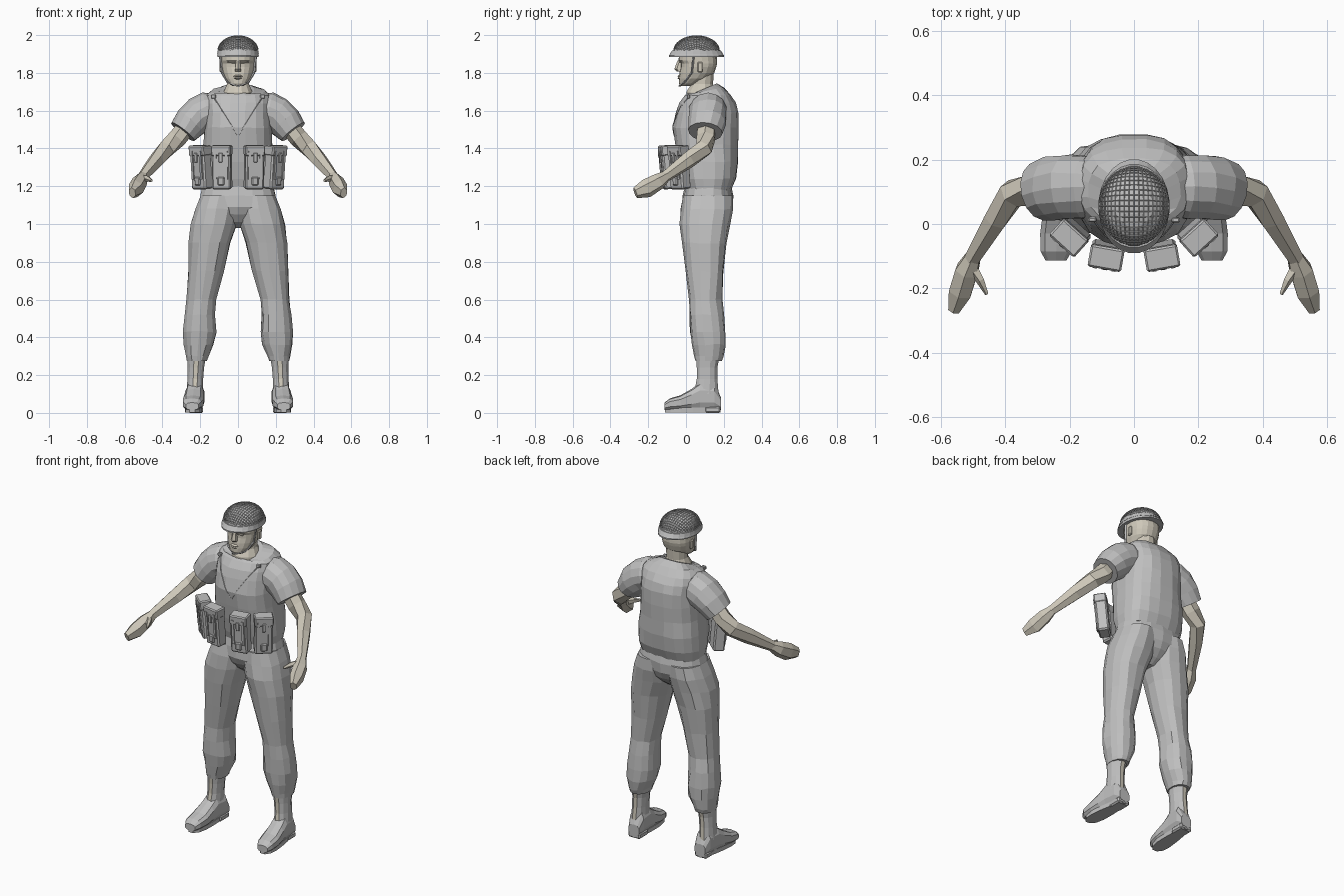
import bpy, bmesh, math, random
from math import sin, cos, pi
from mathutils import Vector, Matrix
from mathutils.bvhtree import BVHTree

random.seed(4)
if "Cube" in bpy.data.objects:
    bpy.data.objects.remove(bpy.data.objects["Cube"])


def material(name, rgb):
    m = bpy.data.materials.new(name)
    m.use_nodes = True
    m.diffuse_color = (*rgb, 1)
    m.node_tree.nodes["Principled BSDF"].inputs["Base Color"].default_value = (*rgb, 1)
    return m


CLOTH = material("cloth grey", (.52, .52, .52))
SKIN = material("warm skin", (.62, .58, .49))


def finish(name, bm, *mats):
    bmesh.ops.recalc_face_normals(bm, faces=bm.faces)
    mesh = bpy.data.meshes.new(name)
    bm.to_mesh(mesh)
    bm.free()
    for m in mats:
        mesh.materials.append(m)
    ob = bpy.data.objects.new(name, mesh)
    bpy.context.collection.objects.link(ob)
    return ob


def skin_rings(rings, jitter=0):
    """Bridge equal rings of points and cap both ends."""
    bm = bmesh.new()
    rows = [[bm.verts.new(p) for p in ring] for ring in rings]
    n = len(rows[0])
    for a, b in zip(rows, rows[1:]):
        for i in range(n):
            j = (i + 1) % n
            bm.faces.new((a[i], a[j], b[j], b[i]))
    bm.faces.new(rows[0])
    bm.faces.new(rows[-1])
    for row in rows[1:-1]:
        for v in row:
            v.co += Vector(random.uniform(-jitter, jitter) for _ in range(3))
    return bm


def rounded(n, power):
    """Points of a unit circle, squared off for power under one."""
    for i in range(n):
        c, s = cos(2 * pi * (i + .5) / n), sin(2 * pi * (i + .5) / n)
        yield (math.copysign(abs(c) ** power, c), math.copysign(abs(s) ** power, s))


def stack(rows, n=16, power=.85, side=1, jitter=0):
    """Level sections: height, centre x, half width, front y, back y, tilt."""
    rings = []
    for z, cx, rx, front, back, *tilt in rows:
        t = tilt[0] if tilt else 0
        rings.append([(side * (cx + rx * c), (front + back) / 2 + (back - front) / 2 * s, z + t * s)
                      for c, s in rounded(n, power)])
    return skin_rings(rings, jitter)


def tube(rows, n=6, side=1, jitter=0):
    """Sections across a path: centre, half width, half height."""
    pts = [Vector(r[:3]) for r in rows]
    rings = []
    for i, p in enumerate(pts):
        t = (pts[min(i + 1, len(pts) - 1)] - pts[max(i - 1, 0)]).normalized()
        u = t.cross(Vector((0, 0, 1))).normalized()
        v = u.cross(t)
        ring = [p + u * c * rows[i][3] + v * s * rows[i][4] for c, s in rounded(n, 1)]
        rings.append([(side * q.x, q.y, q.z) for q in ring])
    return skin_rings(rings, jitter)


def box(bm, size, at, place=Matrix(), bevel=0):
    new = bmesh.ops.create_cube(bm, size=1, matrix=place @ Matrix.Translation(at) @ Matrix.Diagonal((*size, 1)))
    if bevel:
        edges = {e for v in new["verts"] for e in v.link_edges}
        bmesh.ops.bevel(bm, geom=list(edges), offset=bevel, segments=1, affect="EDGES")


# Torso
torso = stack([(1.18, 0, .19, .0, .24), (1.24, 0, .2, -.02, .265), (1.33, 0, .195, -.04, .275),
               (1.42, 0, .185, -.06, .275), (1.51, 0, .178, -.07, .28), (1.59, 0, .176, -.055, .278),
               (1.64, 0, .176, -.035, .265), (1.68, 0, .172, -.01, .24), (1.705, 0, .145, .005, .205, .015),
               (1.71, 0, .085, .0, .165, .035)], 20, .8, jitter=.003)
surface = BVHTree.FromBMesh(torso)
finish("shirt", torso, CLOTH)
finish("trouser_seat", stack([(1.22, 0, .185, .0, .235), (1.15, 0, .2, -.015, .25), (1.09, 0, .19, -.02, .245),
                              (1.05, 0, .14, -.005, .225), (1.01, 0, .09, .03, .19), (.98, 0, .05, .07, .15)],
                             18, jitter=.003), CLOTH)

# Neck and head
finish("neck", stack([(1.65, 0, .085, .0, .16), (1.7, 0, .078, .0, .16), (1.74, 0, .06, .025, .145),
                      (1.82, 0, .06, .03, .15)], 12, 1), SKIN)
finish("head", stack([(1.73, 0, .03, -.03, .03), (1.745, 0, .05, -.038, .07), (1.77, 0, .07, -.038, .12),
                      (1.8, 0, .082, -.035, .15), (1.83, 0, .089, -.028, .16), (1.85, 0, .09, -.028, .165),
                      (1.865, 0, .09, -.04, .165), (1.91, 0, .09, -.035, .16)], 18, .9), SKIN)
finish("nose", stack([(1.865, 0, .011, -.045, .0), (1.82, 0, .018, -.062, .0), (1.808, 0, .018, -.05, .0)], 6), SKIN)
finish("lips", stack([(1.79, 0, .02, -.038, .0), (1.783, 0, .026, -.047, .0), (1.778, 0, .028, -.042, .0),
                      (1.772, 0, .024, -.046, .0), (1.765, 0, .016, -.038, .0)], 8), SKIN)

# Helmet with flared brim
finish("helmet", stack([(1.885, 0, .11, -.092, .202), (1.893, 0, .111, -.092, .202), (1.915, 0, .106, -.07, .182),
                        (1.94, 0, .102, -.06, .172), (1.965, 0, .086, -.04, .153), (1.985, 0, .058, -.01, .12),
                        (1.995, 0, .025, .03, .08)], 24, 1), CLOTH)
finish("helmet_band", stack([(1.9, 0, .111, -.088, .198), (1.918, 0, .109, -.074, .186)], 24, 1), CLOTH)

# Square netting wrapped over the dome
net = bmesh.new()
bmesh.ops.create_grid(net, x_segments=22, y_segments=22, size=1)
bmesh.ops.delete(net, geom=[v for v in net.verts if v.co.xy.length > 1], context="VERTS")
for v in net.verts:
    r = v.co.xy.length
    k = sin(r * pi / 2) / max(r, .001)
    v.co = Vector((v.co.x * k * .108, .056 + v.co.y * k * .122, 1.915 + .082 * cos(r * pi / 2)))
net_ob = finish("helmet_netting", net, CLOTH)
wire = net_ob.modifiers.new("strands", "WIREFRAME")
wire.thickness = .004
wire.use_even_offset = False

for side, word in ((1, "left_"), (-1, "right_")):
    # Ear, brow and chin strap
    bm = bmesh.new()
    box(bm, (.014, .03, .055), (side * .091, .075, 1.83), bevel=.006)
    finish(word + "ear", bm, SKIN)
    bm = bmesh.new()
    box(bm, (.04, .012, .008), (side * .036, -.03, 1.857), bevel=.003)
    finish(word + "brow", bm, SKIN)
    finish(word + "chin_strap", tube([(.095, .04, 1.89, .008, .004), (.085, .03, 1.8, .008, .004),
                                      (.055, -.01, 1.75, .008, .004), (.001, -.034, 1.73, .008, .004)],
                                     4, side), CLOTH)

    # Sleeve, arm and hand
    finish(word + "sleeve", tube([(.1, .115, 1.61, .09, .08), (.16, .115, 1.6, .1, .098),
                                  (.205, .115, 1.58, .102, .098), (.25, .112, 1.54, .1, .092),
                                  (.292, .102, 1.488, .092, .078)], 14, side, .003), CLOTH)
    finish(word + "arm", tube([(.26, .11, 1.53, .05, .05), (.32, .105, 1.455, .053, .05), (.378, .095, 1.4, .046, .05),
                               (.43, .015, 1.34, .04, .045), (.505, -.11, 1.25, .027, .03)], 6, side), SKIN)
    finish(word + "hand", tube([(.5, -.1, 1.257, .026, .028), (.52, -.145, 1.225, .04, .044),
                                (.54, -.21, 1.188, .04, .05), (.56, -.268, 1.165, .02, .03)], 6, side), SKIN)
    finish(word + "thumb", tube([(.51, -.125, 1.24, .022, .022), (.478, -.175, 1.24, .014, .016),
                                 (.458, -.218, 1.23, .006, .008)], 5, side), SKIN)

    # Trouser leg
    finish(word + "trouser_leg", stack([
        (1.15, .1, .1, -.015, .25), (1.08, .112, .118, -.025, .25), (1.0, .128, .122, -.032, .235),
        (.9, .153, .112, -.022, .218), (.75, .17, .095, .0, .2), (.6, .195, .078, .018, .19),
        (.52, .202, .08, .02, .2), (.43, .203, .088, .022, .21), (.36, .208, .08, .032, .21),
        (.3, .217, .06, .045, .2), (.275, .218, .054, .05, .19)], 14, .9, side, .004), CLOTH)

    # Gaiter, with skin showing down the front and back
    gaiter = finish(word + "gaiter", stack([(.3, .22, .052, .05, .18), (.24, .223, .045, .055, .168),
                                            (.18, .226, .043, .055, .168), (.1, .23, .045, .04, .175)],
                                           12, 1, side), CLOTH, SKIN)
    for f in gaiter.data.polygons:
        f.material_index = int(abs(f.normal.y) > .9 and f.center.z > .14)

    # Boot: sections from toe to heel, then sole and heel block
    rings = []
    for y, cx, hx, top in ((-.113, .243, .034, .05), (-.085, .242, .05, .072), (-.03, .238, .056, .088),
                           (.03, .234, .052, .122), (.075, .23, .049, .155), (.15, .224, .047, .15),
                           (.184, .222, .036, .08)):
        rings.append([(side * (cx + hx * c), y, top / 2 + .01 + (top / 2 - .005) * s) for c, s in rounded(10, .7)])
    finish(word + "boot", skin_rings(rings), CLOTH)
    sole = [[(side * (.232 + (.042 + .014 * sin(a) ** 2 - .012 * sin(a)) * cos(a) - .01 * sin(a)),
              .036 + .15 * sin(a), z) for a in (2 * pi * i / 14 for i in range(14))] for z in (.003, .028)]
    finish(word + "sole", skin_rings(sole), CLOTH)
    bm = bmesh.new()
    box(bm, (.08, .085, .035), (side * .224, .14, .0175), bevel=.008)
    finish(word + "heel", bm, CLOTH)

    # Lapel seam laid over the chest
    seam = []
    for i in range(17):
        t = i / 16
        x, z = .125 * (1 - t) + .003, 1.67 - .2 * t
        hit = surface.ray_cast(Vector((side * x, -1, z)), Vector((0, 1, 0)))[0]
        seam.append((x, hit.y, z, .003, .003))
    finish(word + "lapel_seam", tube(seam, 4, side), CLOTH)
    bm = bmesh.new()
    box(bm, (.026, .016, .022), (side * .13, seam[0][1] - .002, 1.675), bevel=.004)
    finish(word + "shoulder_buckle", bm, CLOTH)

    # Ammunition pouches, leaning out at the top
    for label, x, y, turn in (("inner", .085, -.095, 10), ("outer", .195, -.035, 42)):
        place = (Matrix.Translation((side * x, y, 1.3)) @ Matrix.Rotation(math.radians(side * turn), 4, "Z")
                 @ Matrix.Rotation(math.radians(5), 4, "X"))
        bm = bmesh.new()
        box(bm, (.1, .065, .23), (0, 0, 0), place, .008)
        box(bm, (.106, .07, .055), (0, -.002, .09), place, .006)
        for dx in (-.03, .03):
            box(bm, (.014, .01, .12), (dx, -.034, .0), place)
            box(bm, (.014, .006, .03), (dx, -.038, .075), place)
        box(bm, (.036, .014, .045), (0, -.035, -.07), place, .005)
        box(bm, (.02, .008, .05), (0, -.038, .055), place, .002)
        finish(word + label + "_pouch", bm, CLOTH)
